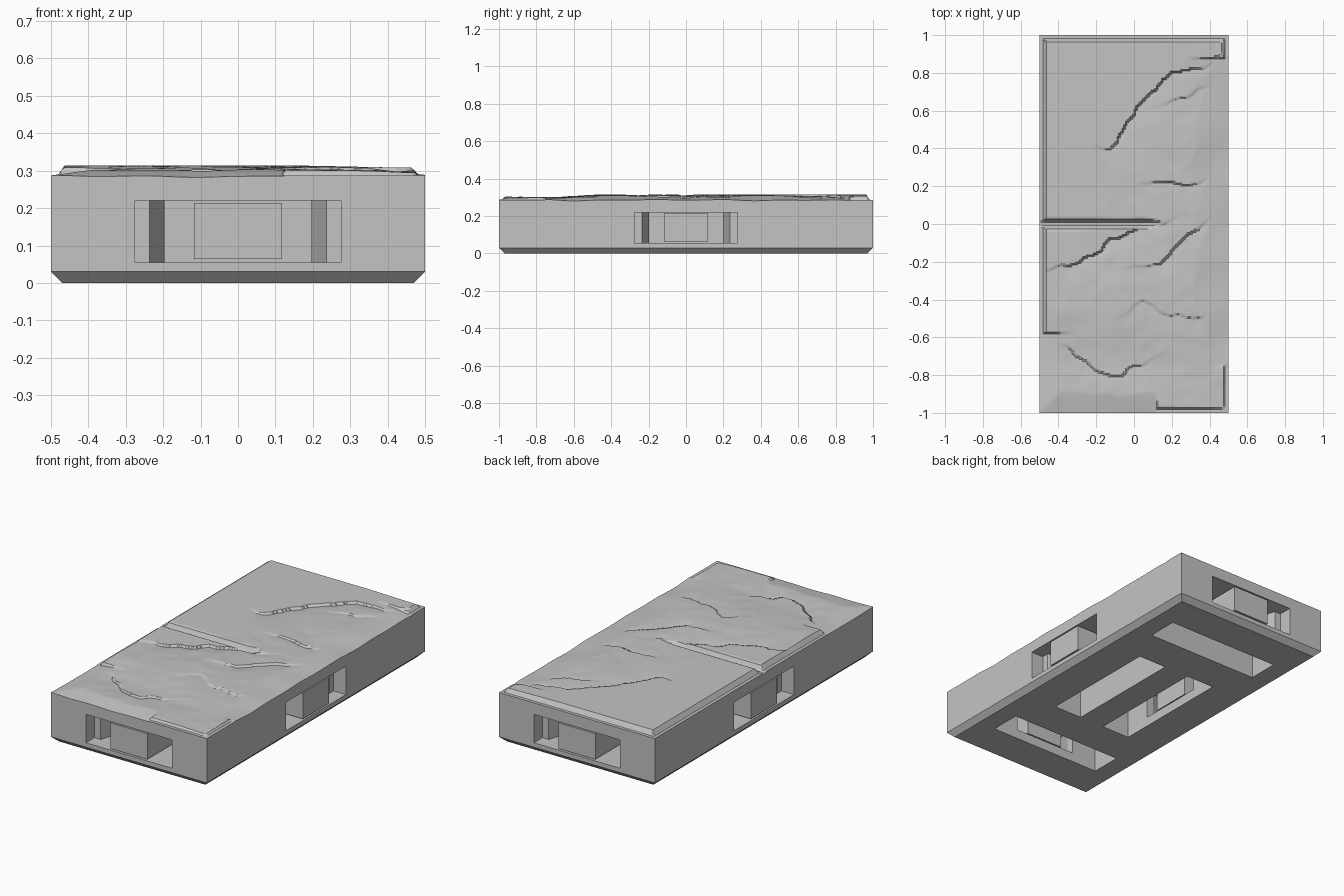
import bpy, bmesh, math
from mathutils import Vector, Matrix, noise

cube = bpy.data.objects.get("Cube")
if cube:
    bpy.data.objects.remove(cube, do_unlink=True)

stone = bpy.data.materials.new("grey_stone")
stone.use_nodes = True
stone.diffuse_color = (0.55, 0.55, 0.55, 1)
stone.node_tree.nodes["Principled BSDF"].inputs["Base Color"].default_value = (0.55, 0.55, 0.55, 1)

SEAM, LEDGE, SLAB = 0.27, 0.287, 0.314


def finish(bm, name):
    bmesh.ops.recalc_face_normals(bm, faces=bm.faces)
    mesh = bpy.data.meshes.new(name)
    bm.to_mesh(mesh)
    bm.free()
    mesh.materials.append(stone)
    obj = bpy.data.objects.new(name, mesh)
    bpy.context.collection.objects.link(obj)
    return obj


def prism(name, outline, z0, z1, matrix):
    """Extrude a plan outline between two heights."""
    bm = bmesh.new()
    face = bm.faces.new([bm.verts.new((x, y, z0)) for x, y in outline])
    new = bmesh.ops.extrude_face_region(bm, geom=[face])["geom"]
    for v in new:
        if isinstance(v, bmesh.types.BMVert):
            v.co.z = z1
    bm.transform(matrix)
    return finish(bm, name)


def rect(w, y0, y1):
    return [(-w, y0), (w, y0), (w, y1), (-w, y1)]


def cut(target, cutter):
    cutter.hide_render = True
    mod = target.modifiers.new("cut", 'BOOLEAN')
    mod.operation, mod.solver, mod.object = 'DIFFERENCE', 'EXACT', cutter
    bpy.context.view_layer.objects.active = target
    bpy.ops.object.modifier_apply(modifier=mod.name)
    bpy.data.objects.remove(cutter, do_unlink=True)


# Base block with a chamfered foot
bm = bmesh.new()
rings = []
for inset, z in ((0.03, 0), (0, 0.03), (0, SEAM)):
    w, l = 0.5 - inset, 1 - inset
    rings.append([bm.verts.new((x, y, z)) for x, y in rect(w, -l, l)])
for a, b in zip(rings, rings[1:]):
    for i in range(4):
        j = (i + 1) % 4
        bm.faces.new((a[i], a[j], b[j], b[i]))
bm.faces.new(rings[0])
bm.faces.new(rings[-1])
base = finish(bm, "base_block")

# Clip sockets, underside slots and loose support posts on all four sides
half_port = [(0.276, -0.05), (0.276, 0.079), (0.236, 0.079), (0.197, 0.197), (0.197, 0.3)]
port = half_port + [(-x, y) for x, y in reversed(half_port)]
for side, half, turn in (("front", 1, 0), ("left", 0.5, 1), ("back", 1, 2), ("right", 0.5, 3)):
    m = Matrix.Rotation(turn * math.pi / 2, 4, 'Z') @ Matrix.Translation((0, -half, 0))
    cut(base, prism("socket_cutter", port, 0.055, 0.22, m))
    cut(base, prism("slot_cutter", rect(0.36, 0.24, 0.42), -0.05, 0.222, m))
    prism(side + "_support_post", rect(0.118, 0, 0.236), 0.064, 0.213, m)

# Broken ridges of the paving: the ground drops on the right of each path
RIDGES = [
    (0.014, [(-.22, .4), (-.1, .42), (0, .6), (.2, .8), (.36, .82), (.52, .95)]),
    (0.010, [(-.02, .2), (.18, .23), (.3, .2), (.45, .26), (.5, .45)]),
    (0.013, [(-.52, -.27), (-.3, -.2), (-.1, -.08), (.05, -.02), (.2, .02)]),
    (0.011, [(-.05, -.25), (.15, -.2), (.28, -.06), (.4, .02), (.45, .2)]),
    (0.009, [(-.52, -.58), (-.35, -.65), (-.2, -.78), (-.08, -.8), (.12, -.7)]),
    (0.007, [(-.1, -.5), (.06, -.4), (.2, -.5), (.34, -.48), (.5, -.4)]),
    (0.007, [(.1, .62), (.25, .66), (.4, .74), (.52, .76)]),
]


def drop(p, depth, path):
    best = None
    count = len(path) - 1
    for i in range(count):
        a, b = Vector(path[i]), Vector(path[i + 1])
        ab, ap = b - a, p - a
        t = max(0, min(1, ap.dot(ab) / ab.length_squared))
        d = (ap - ab * t).length
        if best is None or d < best[0]:
            best = (d, ab.x * ap.y - ab.y * ap.x, (i + t) / count)
    d, cross, u = best
    if cross > 0:
        return 0
    return depth * min(1, 4 * u, 5 * (1 - u) + 0.2) * math.exp(-d / 0.1)


def smooth(a, b, v):
    t = max(0, min(1, (v - a) / (b - a)))
    return t * t * (3 - 2 * t)


def rim(e, crisp, rough):
    """Height limit at a distance from an edge: clean ledge or worn slope."""
    if crisp:
        return LEDGE + max(0, e - 0.022) * 2.6
    return LEDGE - 0.002 + e * 0.13 + rough * 0.007


def height(x, y):
    p3 = Vector((x, y, 0))
    rough = noise.noise(p3 * 5)
    fine = noise.noise(p3 * Vector((1, 1, 1)).x * 14)
    p = Vector((x + 0.03 * noise.noise(p3 * 11), y + 0.03 * noise.noise(p3 * 11 + Vector((7, 3, 1)))))
    h = SLAB - 0.011 * smooth(-0.4, -0.75, y) - 0.006 * smooth(0.1, 0.5, x)
    worn = smooth(0.1, -0.3, y - 1.2 * x - 0.4)
    h += worn * (0.004 * rough + 0.002 * fine - 0.001)
    h -= sum(drop(p, depth, path) for depth, path in RIDGES)
    h = min(h, SLAB)
    # outer edges
    h = min(h, rim(x + 0.5, y > -0.58, rough), rim(1 - y, True, rough),
            rim(0.5 - x, y > 0.88 or y < -0.75, rough), rim(y + 1, x > 0.12, rough))
    # joint between the two slabs
    joint = LEDGE - 0.006 + max(0, abs(y) - 0.012) * 1.9
    joint += smooth(0.05, 0.2, x) * 0.04
    return max(SEAM + 0.004, min(h, joint))


# Worn stone paving with a short skirt down to the base
bm = bmesh.new()
bmesh.ops.create_grid(bm, x_segments=110, y_segments=220, size=1)
for v in bm.verts:
    v.co.x *= 0.5
    v.co.z = height(v.co.x, v.co.y)
border = [e for e in bm.edges if e.is_boundary]
for g in bmesh.ops.extrude_edge_only(bm, edges=border)["geom"]:
    if isinstance(g, bmesh.types.BMVert):
        g.co.z = SEAM
paving = finish(bm, "stone_paving")
bpy.ops.object.select_all(action='DESELECT')
paving.select_set(True)
bpy.context.view_layer.objects.active = paving
bpy.ops.object.shade_smooth_by_angle(angle=math.radians(32))
